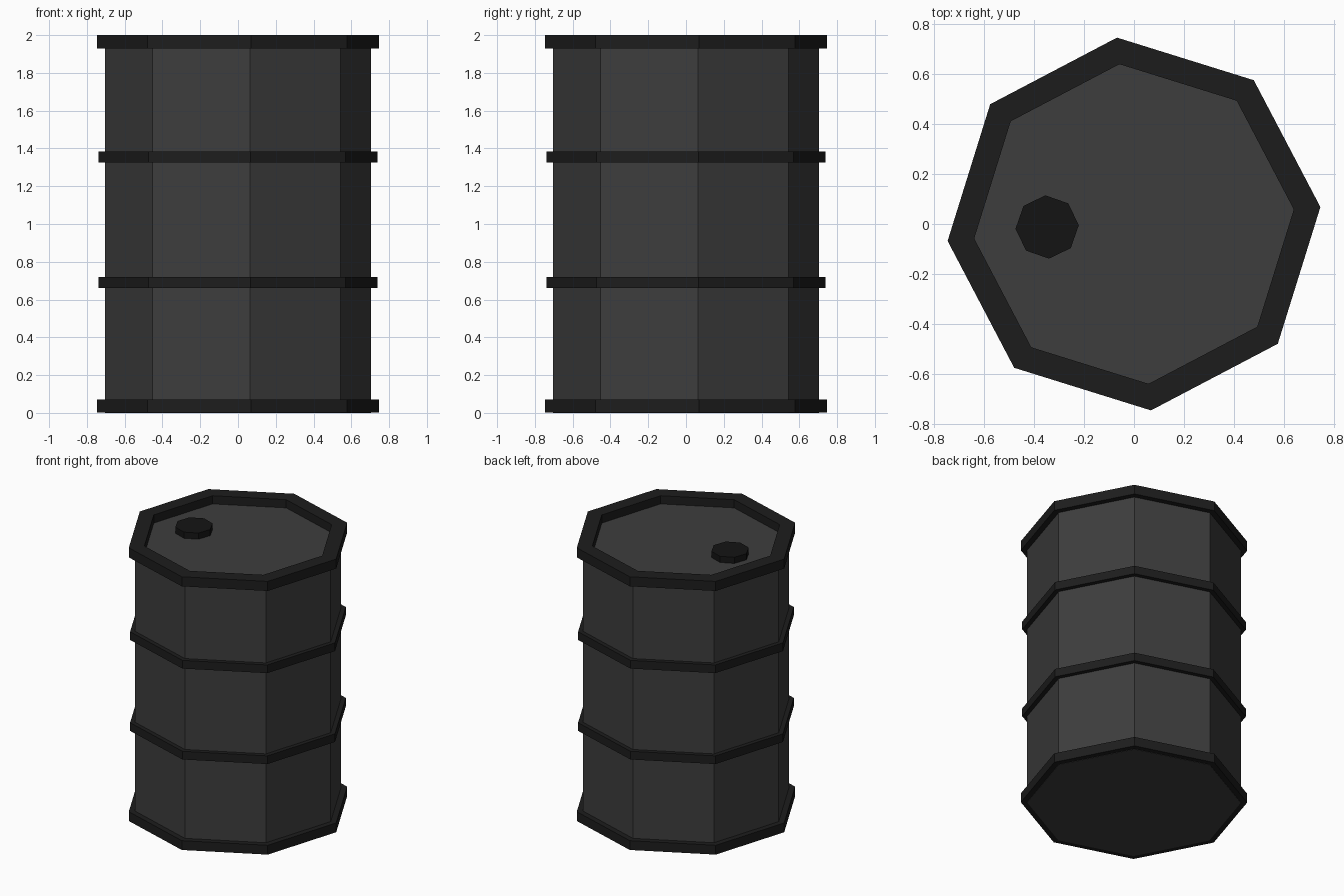
import bpy, bmesh
from math import radians, cos, sin

if "Cube" in bpy.data.objects:
    bpy.data.objects.remove(bpy.data.objects["Cube"])

SIDES = 8
TURN = radians(5.2)


def material(name, v):
    m = bpy.data.materials.new(name)
    m.diffuse_color = (v, v, v, 1)
    m.use_nodes = True
    m.node_tree.nodes["Principled BSDF"].inputs["Base Color"].default_value = m.diffuse_color
    return m


shell_mat = material("dark_grey", 0.047)
trim_mat = material("near_black", 0.012)
cap_mat = material("black", 0.007)


def finish(bm, name, mat):
    bmesh.ops.recalc_face_normals(bm, faces=bm.faces)
    mesh = bpy.data.meshes.new(name)
    bm.to_mesh(mesh)
    bm.free()
    mesh.materials.append(mat)
    obj = bpy.data.objects.new(name, mesh)
    bpy.context.collection.objects.link(obj)
    return obj


def sweep(bm, profile, center=(0, 0), turn=TURN):
    """Place each (radius, z) profile point as an eight-sided loop."""
    angles = [turn + radians(360 / SIDES) * i for i in range(SIDES)]
    return [[bm.verts.new((center[0] + r * cos(a), center[1] + r * sin(a), z))
             for a in angles] for r, z in profile]


def bridge(bm, a, b):
    for i in range(SIDES):
        j = (i + 1) % SIDES
        bm.faces.new((a[i], a[j], b[j], b[i]))


def prism(name, r, z0, z1, mat, center=(0, 0), turn=TURN):
    bm = bmesh.new()
    low, high = sweep(bm, [(r, z0), (r, z1)], center, turn)
    bridge(bm, low, high)
    bm.faces.new(low)
    bm.faces.new(high)
    return finish(bm, name, mat)


def ring(name, r_in, r_out, z0, z1, mat):
    bm = bmesh.new()
    loops = sweep(bm, [(r_in, z0), (r_out, z0), (r_out, z1), (r_in, z1)])
    for k in range(4):
        bridge(bm, loops[k], loops[(k + 1) % 4])
    return finish(bm, name, mat)


# Drum shell, whose top is the recessed lid
prism("drum_shell", 0.708, 0.0, 1.94, shell_mat)

# End rims
ring("top_rim", 0.643, 0.75, 1.93, 2.0, trim_mat)
ring("bottom_rim", 0.643, 0.75, 0.002, 0.07, trim_mat)

# Reinforcing hoops
for name, z in (("lower_hoop", 0.69), ("upper_hoop", 1.355)):
    ring(name, 0.69, 0.741, z - 0.03, z + 0.03, trim_mat)

# Filler cap on the lid
prism("filler_cap", 0.127, 1.93, 1.985, cap_mat, (-0.348, -0.012), radians(3.2))
